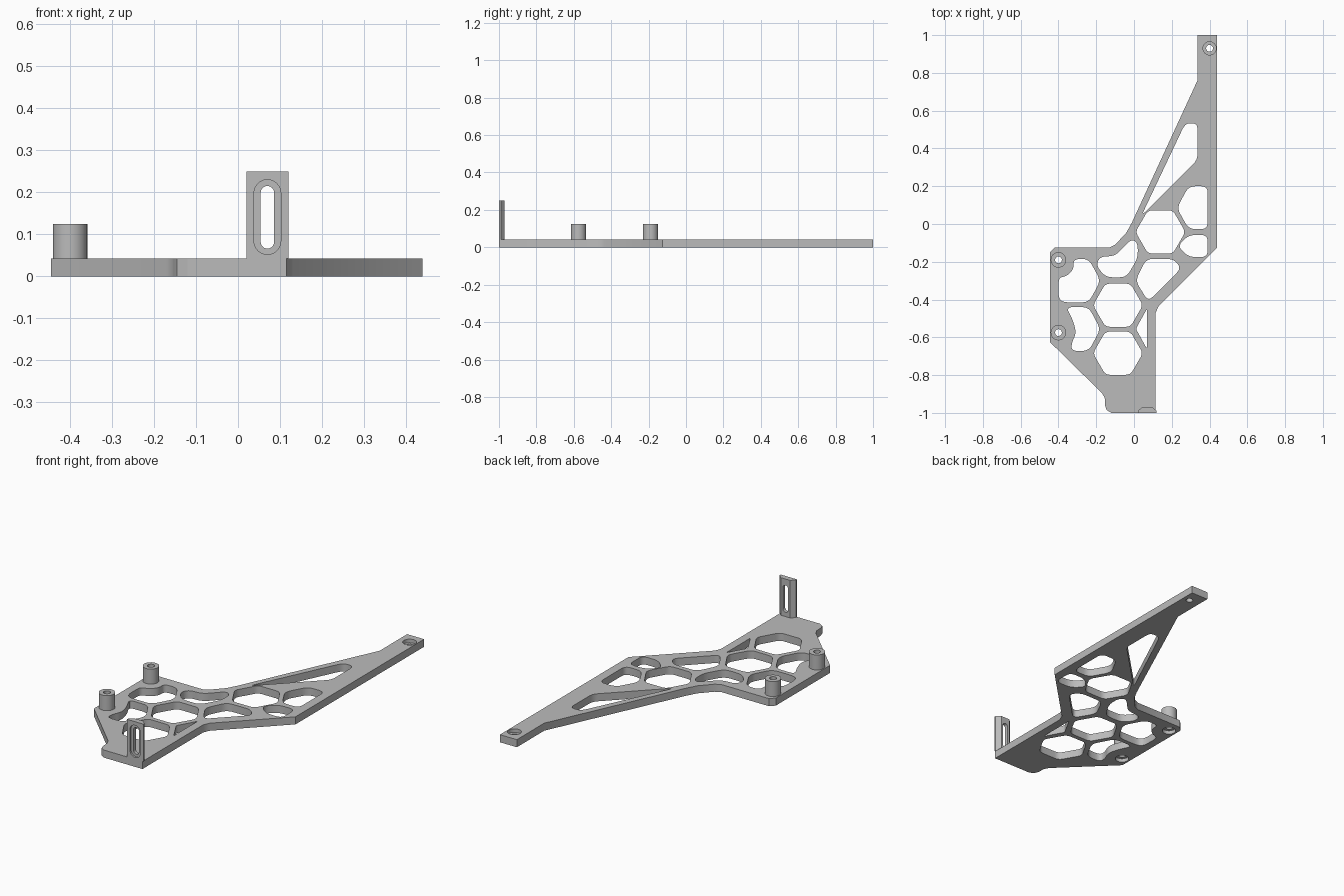
import bpy, bmesh
from math import cos, sin, pi, radians
from mathutils import Vector

cube = bpy.data.objects.get("Cube")
if cube:
    bpy.data.objects.remove(cube)

grey = bpy.data.materials.new("plain grey")
grey.use_nodes = True
grey.diffuse_color = (0.5, 0.5, 0.5, 1)
grey.node_tree.nodes["Principled BSDF"].inputs["Base Color"].default_value = grey.diffuse_color


def circle(x, y, r, n=32, start=0.0):
    return [(x + r * cos(start + 2 * pi * i / n), y + r * sin(start + 2 * pi * i / n)) for i in range(n)]


def rounded(points, r, steps=5):
    """Replace every corner by a short curve."""
    pts = [Vector(p) for p in points]
    out = []
    for i, p in enumerate(pts):
        a, b = pts[i - 1] - p, pts[(i + 1) % len(pts)] - p
        s = p + a.normalized() * min(r, a.length * 0.45)
        e = p + b.normalized() * min(r, b.length * 0.45)
        for k in range(steps + 1):
            t = k / steps
            out.append(tuple(s * (1 - t) ** 2 + p * 2 * t * (1 - t) + e * t * t))
    return out


def slot(x, low, high, r, n=12):
    top = [(x + r * cos(pi * i / n), high - r + r * sin(pi * i / n)) for i in range(n + 1)]
    return top + [(2 * x - px, low + high - py) for px, py in top]


def prism(name, loops, low, high):
    """Extrude an outline with holes between two heights."""
    bm = bmesh.new()
    for loop in loops:
        vs = [bm.verts.new((x, y, low)) for x, y in loop]
        for i, v in enumerate(vs):
            bm.edges.new((vs[i - 1], v))
    bmesh.ops.triangle_fill(bm, edges=bm.edges[:], use_beauty=True)
    ext = bmesh.ops.extrude_face_region(bm, geom=bm.faces[:])["geom"]
    bmesh.ops.translate(bm, vec=(0, 0, high - low),
                        verts=[g for g in ext if isinstance(g, bmesh.types.BMVert)])
    bmesh.ops.recalc_face_normals(bm, faces=bm.faces[:])
    mesh = bpy.data.meshes.new(name)
    bm.to_mesh(mesh)
    bm.free()
    mesh.materials.append(grey)
    ob = bpy.data.objects.new(name, mesh)
    bpy.context.collection.objects.link(ob)
    return ob


def activate(ob):
    bpy.ops.object.select_all(action='DESELECT')
    ob.select_set(True)
    bpy.context.view_layer.objects.active = ob


THICK = 0.042
POSTS = [(-0.40, -0.19), (-0.40, -0.575)]
END_HOLE = (0.40, 0.93)

# Plate outline
outline = [(0.336, 1), (0.44, 1), (0.44, -0.125), (0.13, -0.435), (0.115, -0.47), (0.115, -1),
           (-0.12, -1), (-0.145, -0.985), (-0.153, -0.96), (-0.155, -0.92), (-0.17, -0.895),
           (-0.445, -0.625), (-0.445, -0.15), (-0.42, -0.125), (-0.13, -0.125), (-0.1, -0.11),
           (-0.04, -0.045), (-0.01, 0.01), (0.336, 0.76)]

# Honeycomb windows, some trimmed by the rim
holes = [rounded(circle(x, y, 0.132, 6), 0.025) for x, y in
         [(-0.085, -0.43), (-0.085, -0.684), (0.14, -0.042)]]
trimmed = [
    [(0.39, 0.20), (0.29, 0.20), (0.227, 0.085), (0.29, -0.027), (0.39, -0.027)],
    [(0.39, -0.058), (0.29, -0.058), (0.23, -0.117), (0.29, -0.175), (0.39, -0.175)],
    [(0.065, -0.185), (0.21, -0.185), (0.25, -0.235), (0.075, -0.41), (0.008, -0.30)],
    [(-0.20, -0.22), (-0.18, -0.172), (-0.10, -0.17), (-0.015, -0.08), (0.02, -0.10),
     (0.02, -0.18), (-0.04, -0.282), (-0.15, -0.282)],
    [(-0.32, -0.185), (-0.24, -0.185), (-0.177, -0.30), (-0.24, -0.415), (-0.375, -0.415),
     (-0.40, -0.39), (-0.40, -0.285), (-0.355, -0.275), (-0.32, -0.24)],
    [(-0.36, -0.44), (-0.24, -0.44), (-0.177, -0.557), (-0.24, -0.672), (-0.33, -0.672),
     (-0.33, -0.63), (-0.305, -0.575), (-0.325, -0.505)],
]
holes += [rounded(p, 0.035) for p in trimmed]
# Slim triangular windows
holes.append(rounded([(0.01, -0.555), (0.068, -0.45), (0.068, -0.66)], 0.01))
holes.append(rounded([(0.04, 0.045), (0.265, 0.52), (0.29, 0.535), (0.336, 0.53), (0.336, 0.34)], 0.03))
# Screw holes
holes += [circle(x, y, 0.018) for x, y in POSTS + [END_HOLE]]
plate = prism("honeycomb_plate", [outline] + holes, 0, THICK)

# Counterbores: end hole from above, posts from below
bores = [(END_HOLE, 0.022, 0.06)] + [(p, -0.02, 0.02) for p in POSTS]
for (x, y), low, high in bores:
    cutter = prism("bore_cutter", [circle(x, y, 0.035)], low, high)
    cutter.hide_render = True
    cut = plate.modifiers.new("bore", 'BOOLEAN')
    cut.operation, cut.solver, cut.object = 'DIFFERENCE', 'EXACT', cutter
    activate(plate)
    bpy.ops.object.modifier_apply(modifier=cut.name)
    bpy.data.objects.remove(cutter)

# Hollow posts
parts = [plate]
for name, (x, y) in zip(("rear_post", "front_post"), POSTS):
    parts.append(prism(name, [circle(x, y, 0.041), circle(x, y, 0.018)], THICK, 0.125))

# Upright tab: recessed slot in front, chamfered edges behind
MID = 0.07
tab_edge = [(0.02, THICK), (0.12, THICK), (0.12, 0.25), (0.02, 0.25)]
tab_front = prism("tab_front", [tab_edge, slot(MID, 0.052, 0.23, 0.032)], 0.99, 1)
tab_back = prism("tab_back", [tab_edge, slot(MID, 0.066, 0.215, 0.016)], 0.97, 0.99)
for v in tab_back.data.vertices:
    if v.co.z < 0.98 and abs(v.co.x - MID) > 0.045:
        v.co.x = MID + (v.co.x - MID) * 0.55
for tab in (tab_front, tab_back):
    tab.rotation_euler.x = radians(90)
    parts.append(tab)

for ob in parts:
    activate(ob)
    bpy.ops.object.shade_smooth_by_angle(angle=radians(30))
